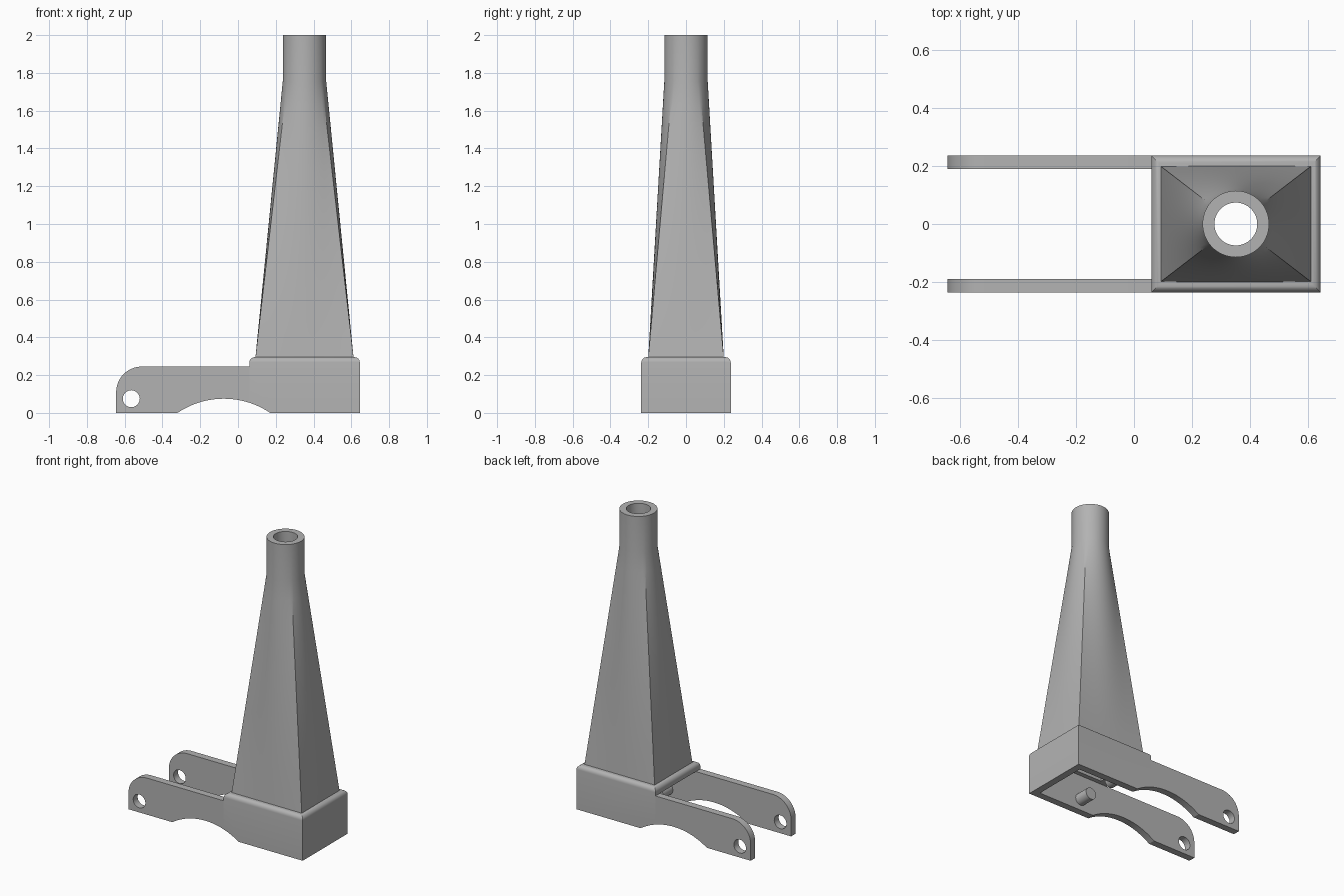
import bpy, bmesh, math
from mathutils import Matrix, Vector

if "Cube" in bpy.data.objects:
    bpy.data.objects.remove(bpy.data.objects["Cube"])

grey = bpy.data.materials.new("plain grey")
grey.use_nodes = True
grey.diffuse_color = (0.45, 0.45, 0.45, 1)
grey.node_tree.nodes["Principled BSDF"].inputs["Base Color"].default_value = grey.diffuse_color

CX = 0.352                      # axis of the nozzle
BACK, FRONT = 0.06, 0.645       # ends of the base in x
HALF, WALL = 0.237, 0.047       # base half width, wall thickness
TOP, CEIL = 0.295, 0.245
ARCH = (-0.075, -0.363, 0.438)  # centre x, centre z, radius


def make(name, bm, material=True):
    bmesh.ops.recalc_face_normals(bm, faces=bm.faces)
    mesh = bpy.data.meshes.new(name)
    bm.to_mesh(mesh)
    bm.free()
    ob = bpy.data.objects.new(name, mesh)
    bpy.context.collection.objects.link(ob)
    if material:
        mesh.materials.append(grey)
    return ob


def select(ob):
    bpy.ops.object.select_all(action='DESELECT')
    ob.select_set(True)
    bpy.context.view_layer.objects.active = ob


def smooth(ob):
    select(ob)
    bpy.ops.object.shade_smooth_by_angle(angle=math.radians(30))


def box(lo, hi):
    bm = bmesh.new()
    lo, hi = Vector(lo), Vector(hi)
    bmesh.ops.create_cube(bm, size=1)
    for v in bm.verts:
        v.co = (lo + hi) / 2 + v.co * (hi - lo)
    return bm


def rod(x, z, r, y0, y1, n):
    bm = bmesh.new()
    m = Matrix.Translation((x, (y0 + y1) / 2, z)) @ Matrix.Rotation(math.pi / 2, 4, 'X')
    bmesh.ops.create_cone(bm, cap_ends=True, segments=n, radius1=r, radius2=r,
                          depth=abs(y1 - y0), matrix=m)
    return bm


def cut(ob, bm):
    cutter = make("cutter", bm, False)
    cutter.hide_render = True
    mod = ob.modifiers.new("cut", 'BOOLEAN')
    mod.operation, mod.solver, mod.object = 'DIFFERENCE', 'EXACT', cutter
    select(ob)
    bpy.ops.object.modifier_apply(modifier="cut")
    bpy.data.objects.remove(cutter)


# Base: rounded top, hollow below, open towards the arms
bm = box((BACK, -HALF, 0), (FRONT, HALF, TOP))
rim = [e for e in bm.edges if all(v.co.z > CEIL for v in e.verts)]
bmesh.ops.bevel(bm, geom=rim, offset=0.028, segments=6, profile=0.5, affect='EDGES')
base = make("base", bm)
cut(base, box((-0.2, -HALF + WALL, -0.1), (FRONT - WALL, HALF - WALL, CEIL)))
cut(base, box((CX - 0.22, -0.16, 0.2), (CX + 0.22, 0.16, 0.4)))
cut(base, rod(ARCH[0], ARCH[1], ARCH[2], -0.5, 0.5, 128))
smooth(base)

# Nozzle: hollow loft from a rectangle to a round tube
corner = math.atan2(0.2, 0.26)
bounds = [-corner, corner, math.pi - corner, math.pi + corner, 2 * math.pi - corner]
angles = [a + (b - a) * i / 16 for a, b in zip(bounds, bounds[1:]) for i in range(16)]


def ring(bm, hx, hy, r, t, z):
    verts = []
    for a in angles:
        c, s = math.cos(a), math.sin(a)
        edge = min(hx / max(abs(c), 1e-6), hy / max(abs(s), 1e-6))
        d = edge * (1 - t) + r * t
        verts.append(bm.verts.new((CX + d * c, d * s, z)))
    return verts


bm = bmesh.new()
STEPS, NECK = 12, 1.76
levels = [(i / STEPS, TOP - 0.005 + (NECK - TOP) * i / STEPS) for i in range(STEPS + 1)] + [(1, 2)]
loops = [ring(bm, 0.26, 0.2, 0.115, t, z) for t, z in levels]
loops += [ring(bm, 0.22, 0.16923, 0.074, t, z) for t, z in reversed(levels)]
for a, b in zip(loops, loops[1:] + loops[:1]):
    for i in range(len(a)):
        j = (i + 1) % len(a)
        bm.faces.new((a[i], a[j], b[j], b[i]))
smooth(make("nozzle", bm))


# Arms: flat plates with a rounded end, a pin hole and an arched underside
def arc(x, z, r, a0, a1, n):
    return [(x + r * math.cos(a0 + (a1 - a0) * i / n),
             z + r * math.sin(a0 + (a1 - a0) * i / n)) for i in range(n + 1)]


start = math.acos((BACK - ARCH[0]) / ARCH[2])
end = math.pi - math.asin(-ARCH[1] / ARCH[2])
outline = (arc(*ARCH, start, end, 32) + [(-0.645, 0)]
           + arc(-0.51, 0.11, 0.135, math.pi, math.pi / 2, 16) + [(BACK, CEIL)])
hole = arc(-0.565, 0.075, 0.045, 0, 2 * math.pi, 32)[:-1]

for side, name in ((-1, "right_arm"), (1, "left_arm")):
    curve = bpy.data.curves.new(name, 'CURVE')
    curve.dimensions, curve.fill_mode, curve.extrude = '2D', 'BOTH', WALL / 2
    for pts in (outline, hole):
        spline = curve.splines.new('POLY')
        spline.points.add(len(pts) - 1)
        for p, (x, z) in zip(spline.points, pts):
            p.co = (x, z, 0, 1)
        spline.use_cyclic_u = True
    curve.materials.append(grey)
    arm = bpy.data.objects.new(name, curve)
    bpy.context.collection.objects.link(arm)
    arm.rotation_euler.x = math.pi / 2
    arm.location.y = side * (HALF - WALL / 2)
    select(arm)
    bpy.ops.object.convert(target='MESH')
    smooth(bpy.context.view_layer.objects.active)

# Short pins on the inner walls of the base
for side, name in ((-1, "right_pin"), (1, "left_pin")):
    smooth(make(name, rod(0.27, 0.075, 0.04, side * 0.09, side * 0.2, 32)))
